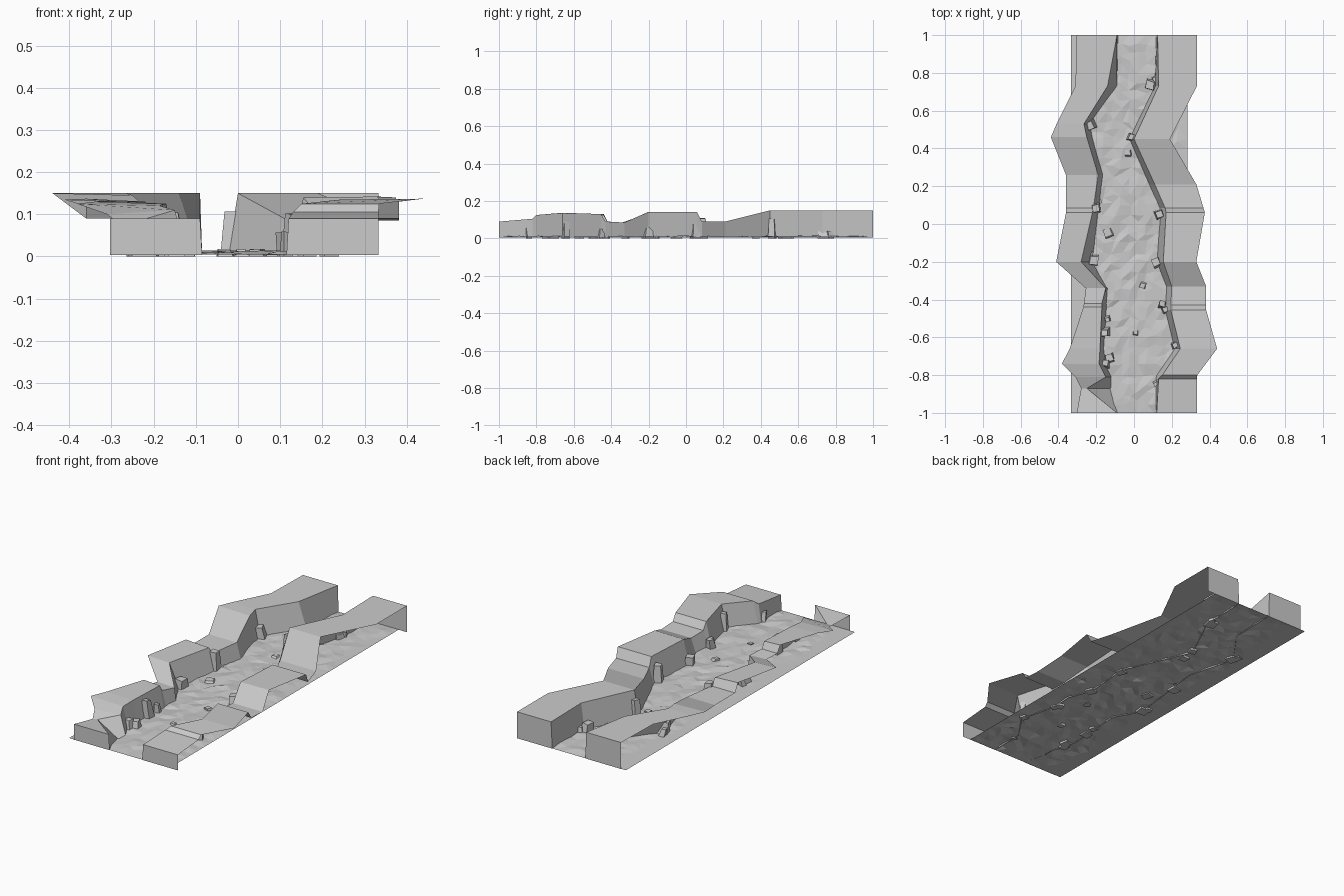
import bpy, bmesh, math, random
from mathutils import Vector, Matrix

random.seed(7)


def finish(bm, name):
    me = bpy.data.meshes.new(name)
    bm.to_mesh(me)
    bm.free()
    ob = bpy.data.objects.new(name, me)
    bpy.context.collection.objects.link(ob)
    return ob


# canyon floor: faceted grid with gentle ripples along the path
def floor():
    bm = bmesh.new()
    bmesh.ops.create_grid(bm, x_segments=14, y_segments=40, size=1)
    for v in bm.verts:
        edge = abs(v.co.x) > 0.99 or abs(v.co.y) > 0.99
        x, y = -0.025 + 0.308 * v.co.x, v.co.y
        z = 0.005
        if not edge:
            x += random.uniform(-0.012, 0.012)
            y += random.uniform(-0.015, 0.015)
            if abs(x) < 0.24:
                z = 0.010 + random.uniform(-0.005, 0.005)
        v.co = (x, y, z)
    bmesh.ops.triangulate(bm, faces=bm.faces)
    finish(bm, "canyon_floor")


# cliff: inner face and top lofted through stations, capped at both ends
# station: y, inner foot x, inner top x, outer top x, inner z, outer z
def cliff(name, stations, flip):
    bm = bmesh.new()
    rows = []
    for y, foot, top, outer, zi, zo in stations:
        rows.append([bm.verts.new((foot, y, 0.004)),
                     bm.verts.new((top, y, zi)),
                     bm.verts.new((outer, y, zo))])
    for a, b in zip(rows, rows[1:]):
        for i in range(2):
            bm.faces.new((a[i], a[i + 1], b[i + 1], b[i]))
    for r in (rows[0], rows[-1]):
        o = r[2].co
        base = bm.verts.new((o.x, o.y, 0.004))
        bm.faces.new((r[0], r[1], r[2], base))
    bmesh.ops.recalc_face_normals(bm, faces=bm.faces)
    bm.normal_update()
    bm.faces.ensure_lookup_table()
    if bm.faces[1].normal.z < 0:
        bmesh.ops.reverse_faces(bm, faces=bm.faces)
    finish(bm, name)


# irregular tapered block, optionally leaning
def rock(name, x, y, w, h, z=0.0):
    bm = bmesh.new()
    bmesh.ops.create_cube(bm, size=1)
    rot = Matrix.Rotation(random.uniform(-0.5, 0.5), 3, 'Z')
    lean = Vector((random.uniform(-0.01, 0.01), random.uniform(-0.01, 0.01), 0))
    for v in bm.verts:
        t = v.co.z + 0.5
        k = w * (1.0 - 0.25 * t) * random.uniform(0.85, 1.15)
        p = rot @ Vector((v.co.x * k, v.co.y * k, 0)) + lean * t
        v.co = (x + p.x, y + p.y, z + h * t * random.uniform(0.93, 1.0))
    finish(bm, name)


floor()

cliff("right_cliff", [
    (-1.00, 0.115, 0.12, 0.333, 0.09, 0.09),
    (-0.82, 0.115, 0.13, 0.333, 0.105, 0.105),
    (-0.80, 0.12, 0.15, 0.335, 0.125, 0.125),
    (-0.66, 0.215, 0.245, 0.44, 0.135, 0.137),
    (-0.455, 0.165, 0.195, 0.382, 0.13, 0.13),
    (-0.43, 0.165, 0.195, 0.382, 0.09, 0.09),
    (-0.33, 0.17, 0.20, 0.382, 0.085, 0.085),
    (-0.20, 0.12, 0.155, 0.33, 0.14, 0.142),
    (0.06, 0.14, 0.17, 0.375, 0.14, 0.14),
    (0.085, 0.135, 0.165, 0.368, 0.09, 0.088),
    (0.21, 0.08, 0.11, 0.33, 0.09, 0.09),
    (0.45, -0.025, 0.0, 0.19, 0.15, 0.15),
    (0.73, 0.11, 0.13, 0.333, 0.15, 0.15),
    (1.00, 0.118, 0.125, 0.333, 0.15, 0.15)], False)

cliff("left_cliff", [
    (-1.00, -0.085, -0.09, -0.303, 0.09, 0.09),
    (-0.87, -0.12, -0.25, -0.28, 0.08, 0.075),
    (-0.81, -0.12, -0.15, -0.31, 0.11, 0.10),
    (-0.74, -0.15, -0.185, -0.382, 0.12, 0.125),
    (-0.66, -0.16, -0.18, -0.34, 0.125, 0.13),
    (-0.44, -0.145, -0.17, -0.268, 0.125, 0.13),
    (-0.42, -0.145, -0.17, -0.265, 0.09, 0.09),
    (-0.34, -0.14, -0.15, -0.255, 0.08, 0.085),
    (-0.20, -0.22, -0.28, -0.412, 0.13, 0.135),
    (0.06, -0.19, -0.22, -0.36, 0.13, 0.137),
    (0.085, -0.185, -0.215, -0.36, 0.09, 0.09),
    (0.26, -0.165, -0.19, -0.36, 0.09, 0.09),
    (0.46, -0.22, -0.25, -0.44, 0.145, 0.15),
    (0.53, -0.235, -0.265, -0.41, 0.15, 0.15),
    (0.73, -0.09, -0.14, -0.31, 0.15, 0.15),
    (1.00, -0.085, -0.09, -0.303, 0.15, 0.15)], True)

# rocks at the foot of each cliff: x, y, width, height
cliff_rocks = [
    (0.09, 0.74, 0.055, 0.06), (0.11, 0.77, 0.03, 0.04),
    (-0.015, 0.46, 0.04, 0.11), (0.135, 0.05, 0.045, 0.105),
    (0.125, -0.205, 0.05, 0.06), (0.15, -0.43, 0.04, 0.06),
    (0.165, -0.455, 0.035, 0.05), (0.215, -0.64, 0.035, 0.105),
    (0.115, -0.84, 0.025, 0.06),
    (-0.23, 0.53, 0.055, 0.07), (-0.245, 0.56, 0.03, 0.045),
    (-0.205, 0.085, 0.05, 0.11), (-0.22, -0.19, 0.055, 0.06),
    (-0.235, -0.16, 0.03, 0.04), (-0.14, -0.50, 0.03, 0.06),
    (-0.15, -0.57, 0.045, 0.105), (-0.13, -0.715, 0.05, 0.05),
    (-0.145, -0.745, 0.04, 0.06)]
for i, (x, y, w, h) in enumerate(cliff_rocks):
    rock(f"cliff_rock_{i}", x, y, w, h)

# low debris scattered on the path
debris = [(-0.13, -0.05, 0.05), (0.05, -0.32, 0.035),
          (0.01, -0.58, 0.03), (-0.03, 0.37, 0.04)]
for i, (x, y, w) in enumerate(debris):
    rock(f"path_debris_{i}", x, y, w, 0.018)
